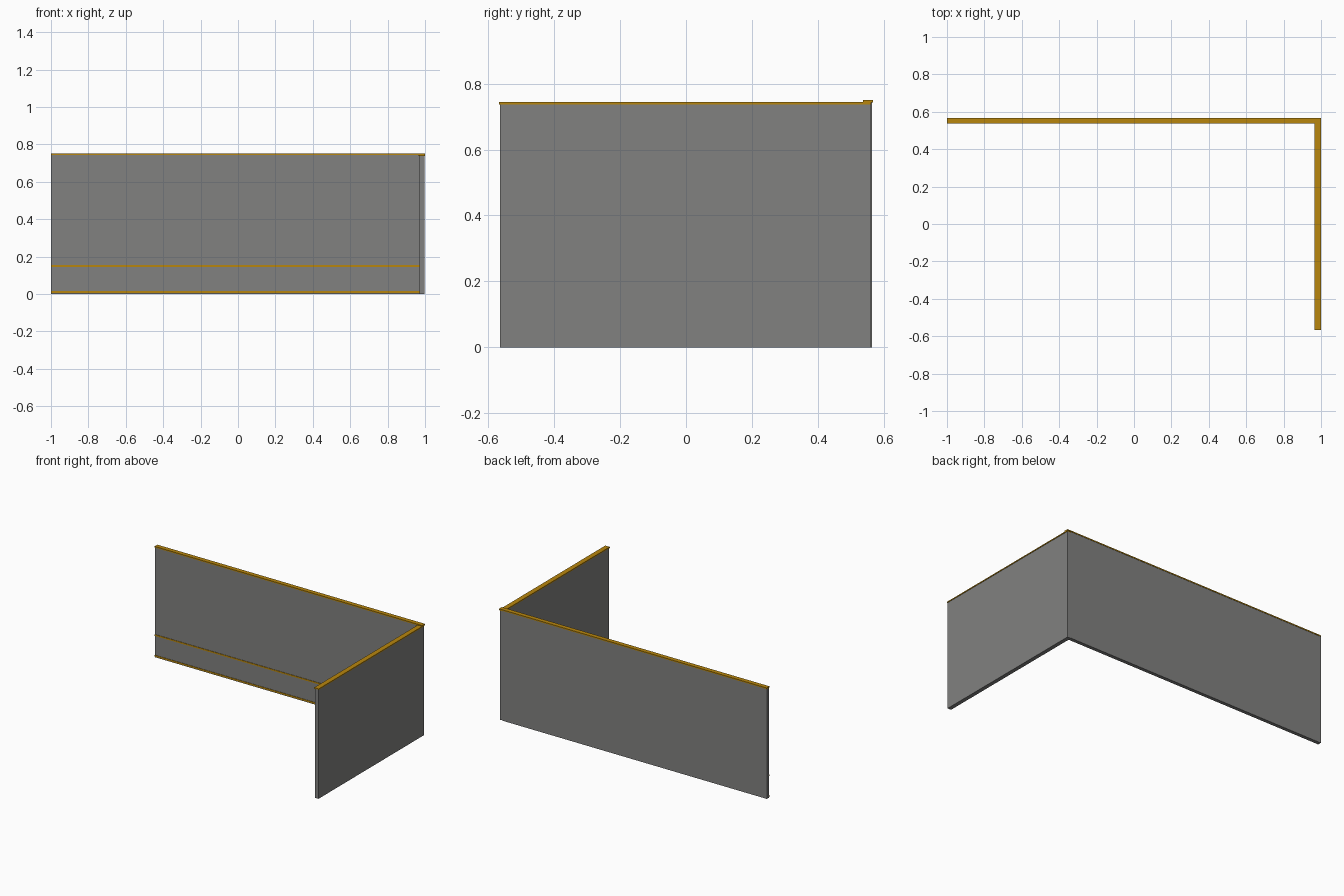
import bpy

cube = bpy.data.objects.get("Cube")
if cube:
    bpy.data.objects.remove(cube, do_unlink=True)


def material(name, rgb):
    mat = bpy.data.materials.new(name)
    mat.use_nodes = True
    colour = (*rgb, 1.0)
    mat.diffuse_color = colour
    mat.node_tree.nodes["Principled BSDF"].inputs["Base Color"].default_value = colour
    return mat


def box(name, x, y, z, mat):
    """Box given by its (low, high) extent on each axis."""
    spans = (x, y, z)
    bpy.ops.mesh.primitive_cube_add(size=1, location=[(a + b) / 2 for a, b in spans])
    obj = bpy.context.object
    obj.name = name
    obj.scale = [b - a for a, b in spans]
    bpy.ops.object.transform_apply(location=False, rotation=False, scale=True)
    obj.data.materials.append(mat)
    return obj


grey = material("wall grey", (0.22, 0.22, 0.215))
gold = material("trim gold", (0.48, 0.24, 0.004))

INNER_X = 0.97
BACK = 0.565
INNER_Y = 0.541

# Two walls meeting at the back left corner
box("back_wall", (-1, INNER_X), (INNER_Y, BACK), (0, 0.742), grey)
box("side_wall", (INNER_X, 0.997), (-BACK, 0.562), (0, 0.737), grey)

# Gold rails along the wall tops
box("back_wall_cap", (-1, 1), (0.537, 0.567), (0.742, 0.75), gold)
box("side_wall_cap", (0.966, 1), (-0.567, 0.562), (0.737, 0.744), gold)

# Thin gold strips on the inner face of the back wall
for name, z in (("lower_strip", 0.01), ("upper_strip", 0.15)):
    box(name, (-1, INNER_X), (INNER_Y - 0.003, INNER_Y + 0.002), (z - 0.005, z + 0.005), gold)
